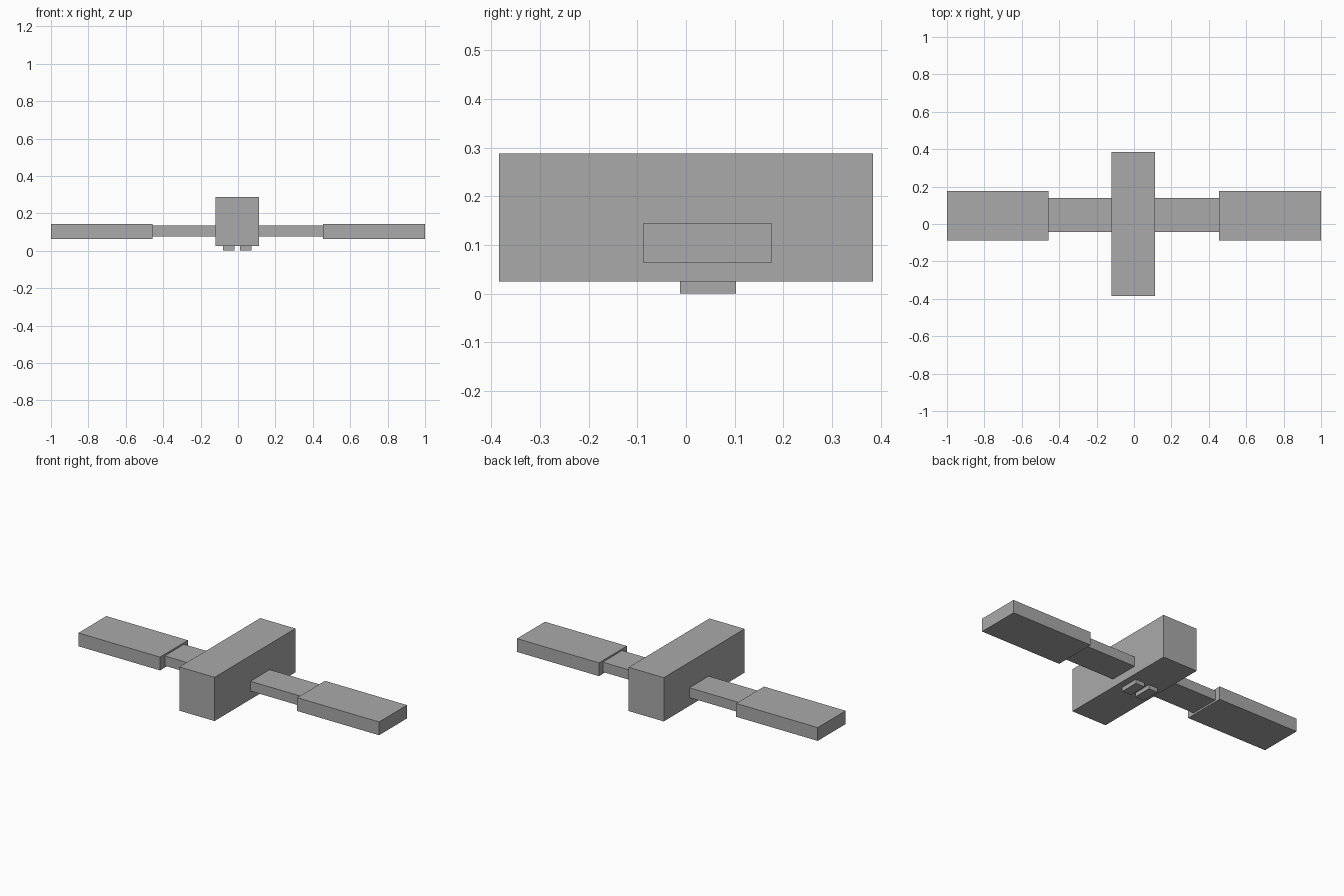
import bpy
from mathutils import Vector

cube = bpy.data.objects.get("Cube")
if cube:
    bpy.data.objects.remove(cube, do_unlink=True)

# Single plain grey for the whole model
grey = bpy.data.materials.new("plain_grey")
grey.use_nodes = True
color = (0.4, 0.4, 0.4, 1)
grey.diffuse_color = color
grey.node_tree.nodes["Principled BSDF"].inputs["Base Color"].default_value = color


def box(name, low, high):
    """Add a flat-sided block spanning two opposite corners."""
    low, high = Vector(low), Vector(high)
    bpy.ops.mesh.primitive_cube_add(size=1, location=(low + high) / 2)
    obj = bpy.context.object
    obj.name = name
    obj.scale = high - low
    bpy.ops.object.transform_apply(location=False, rotation=False, scale=True)
    obj.data.materials.append(grey)
    return obj


# Central body
mid = -0.004
half = 0.117
box("body", (mid - half, -0.384, 0.025), (mid + half, 0.384, 0.288))

# Arms, end panels and underside feet on each side
for side, sign, inner in (("left", 1, 0.455), ("right", -1, 0.457)):
    def pair(part, x0, x1, y, z):
        xs = sorted((x0, x1))
        box(f"{side}_{part}", (xs[0], y[0], z[0]), (xs[1], y[1], z[1]))

    pair("arm", mid + sign * half, sign * inner, (-0.043, 0.14), (0.075, 0.134))
    pair("panel", sign * inner, sign, (-0.088, 0.177), (0.064, 0.144))
    pair("foot", mid + sign * 0.015, mid + sign * 0.077, (-0.012, 0.103), (0, 0.025))
